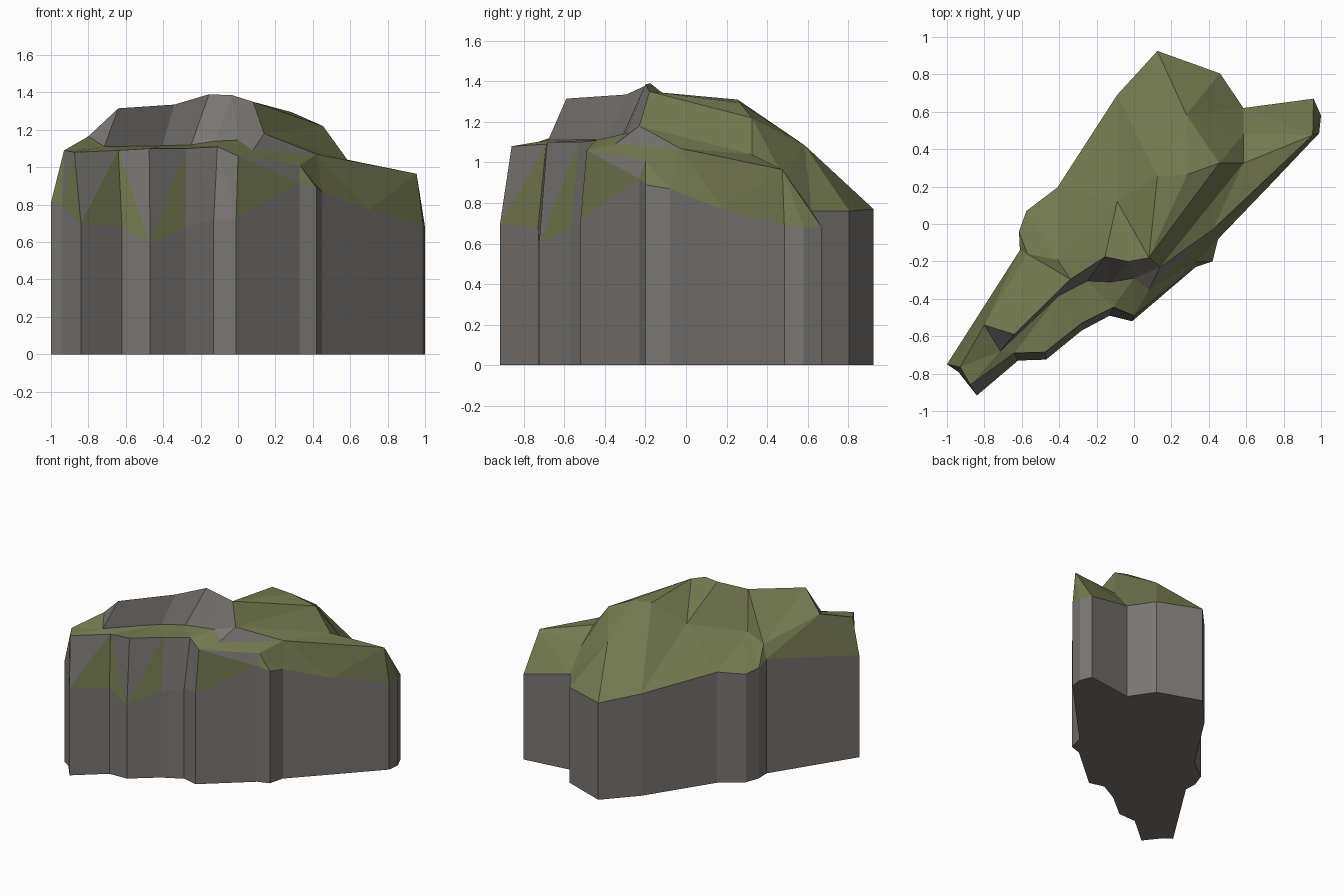
import bpy, bmesh
from mathutils import Vector
from mathutils.geometry import delaunay_2d_cdt

if "Cube" in bpy.data.objects:
    bpy.data.objects.remove(bpy.data.objects["Cube"])


def material(name, rgb):
    m = bpy.data.materials.new(name)
    m.diffuse_color = (*rgb, 1)
    m.use_nodes = True
    m.node_tree.nodes["Principled BSDF"].inputs["Base Color"].default_value = m.diffuse_color
    return m


stone = material("stone", (0.19, 0.18, 0.17))
grass = material("grass", (0.17, 0.19, 0.08))

# Footprint, with the height where the straight wall ends
rim = [(-1, -.75, .81), (-.94, -.79, .80), (-.84, -.917, .70), (-.62, -.73, .68),
       (-.47, -.725, .59), (-.28, -.57, .68), (-.13, -.49, .72), (-.01, -.52, .72),
       (.33, -.23, .92), (.42, -.2, .89), (.45, -.08, .87), (.70, .18, .77),
       (.99, .485, .69), (1, .58, .68), (.96, .67, .68), (.585, .62, .76),
       (.46, .805, .76), (.125, .925, .77), (-.09, .69, .81), (-.41, .195, .88),
       (-.575, .07, .86), (-.615, -.04, .88), (-.61, -.14, .91)]
# Front ledge edge
ledge = [(-.93, -.765, 1.09), (-.875, -.86, 1.08), (-.64, -.69, 1.09), (-.475, -.685, 1.10),
         (-.28, -.53, 1.10), (-.11, -.445, 1.11), (0, -.49, 1.06), (.33, -.2, 1.01),
         (.42, -.03, 1.07), (.955, .475, .965)]
# Upper cliff: crest and foot
crest = [(-.8, -.54, 1.165), (-.64, -.59, 1.315), (-.34, -.295, 1.335), (-.155, -.175, 1.39),
         (-.03, -.2, 1.385), (.08, -.18, 1.35), (.14, -.23, 1.18)]
foot = [(-.715, -.68, 1.11), (-.405, -.385, 1.115), (-.25, -.305, 1.12), (-.12, -.31, 1.14),
        (0, -.29, 1.145), (.08, -.35, 1.09)]
# Shoulder of the grassy back, then its two lower slope points
back = [(-.57, -.16, 1.01), (-.41, -.19, 1.055), (-.09, .12, 1.15), (.125, .255, 1.31),
        (.285, .265, 1.295), (.455, .325, 1.22), (.585, .325, 1.04),
        (.28, .585, 1.085), (.585, .48, .93)]

groups = dict(r=rim, l=ledge, c=crest, f=foot, b=back)
pts, keys, index = [], [], {}
for k, group in groups.items():
    for i, p in enumerate(group):
        index[k + str(i)] = len(pts)
        keys.append(k + str(i))
        pts.append(p)


def chain(k, n):
    return [(index[f"{k}{i}"], index[f"{k}{i+1}"]) for i in range(n - 1)]


# Crease lines that the top surface must follow
creases = [(i, (i + 1) % len(rim)) for i in range(len(rim))]
creases += chain("l", 10) + chain("c", 7) + chain("f", 6) + chain("b", 7)
links = """l0-r0 l1-r2 l2-r2 l2-r3 l2-r4 l3-r4 l4-r4 l4-r5 l5-r5 l5-r6 l6-r7 l6-r8 l7-r8
l8-r10 l9-r12 c0-f0 c0-l0 f0-l0 c0-b0 f5-c6 f5-l8 c6-l8 c6-b6 c5-b5 b6-l9 b6-b8 b8-r15
b4-b7 b5-b7 b7-r17"""
for link in links.split():
    a, b = link.split("-")
    creases.append((index[a], index[b]))

# Faceted top surface
v2, _, tris, orig, _, _ = delaunay_2d_cdt([Vector(p[:2]) for p in pts], creases, [], 1, 1e-5)


def source(i):
    if orig[i]:
        return orig[i][0]
    return min(range(len(pts)), key=lambda j: (Vector(pts[j][:2]) - v2[i]).length)


bm = bmesh.new()
vs = [bm.verts.new((v.x, v.y, pts[source(i)][2])) for i, v in enumerate(v2)]
for t in tris:
    f = bm.faces.new([vs[i] for i in t])
    f.normal_update()
    if f.normal.z < 0:
        f.normal_flip()
    names = [keys[source(i)] for i in t]
    kinds = "".join(n[0] for n in names)
    cx = sum(v2[i].x for i in t) / 3
    bare_cliff = "f" in kinds and "c" in kinds and all(n[0] in "cf" or n == "l8" for n in names)
    bare_edge = "r" in kinds and set(kinds) == {"r", "l"} and cx < .36 and (
        kinds.count("l") == 2 or -.28 < cx < 0 and "r4" not in names)
    f.material_index = 0 if bare_cliff or bare_edge else 1


def finish(bm, name):
    me = bpy.data.meshes.new(name)
    bm.to_mesh(me)
    bm.free()
    me.materials.append(stone)
    me.materials.append(grass)
    bpy.context.collection.objects.link(bpy.data.objects.new(name, me))


finish(bm, "cliff_top")

# Straight stone walls and flat underside
bm = bmesh.new()
hi = [bm.verts.new(p) for p in rim]
lo = [bm.verts.new((p[0], p[1], 0)) for p in rim]
for i in range(len(rim)):
    j = (i + 1) % len(rim)
    bm.faces.new((lo[i], lo[j], hi[j], hi[i]))
bm.faces.new(lo[::-1])
finish(bm, "cliff_walls")
